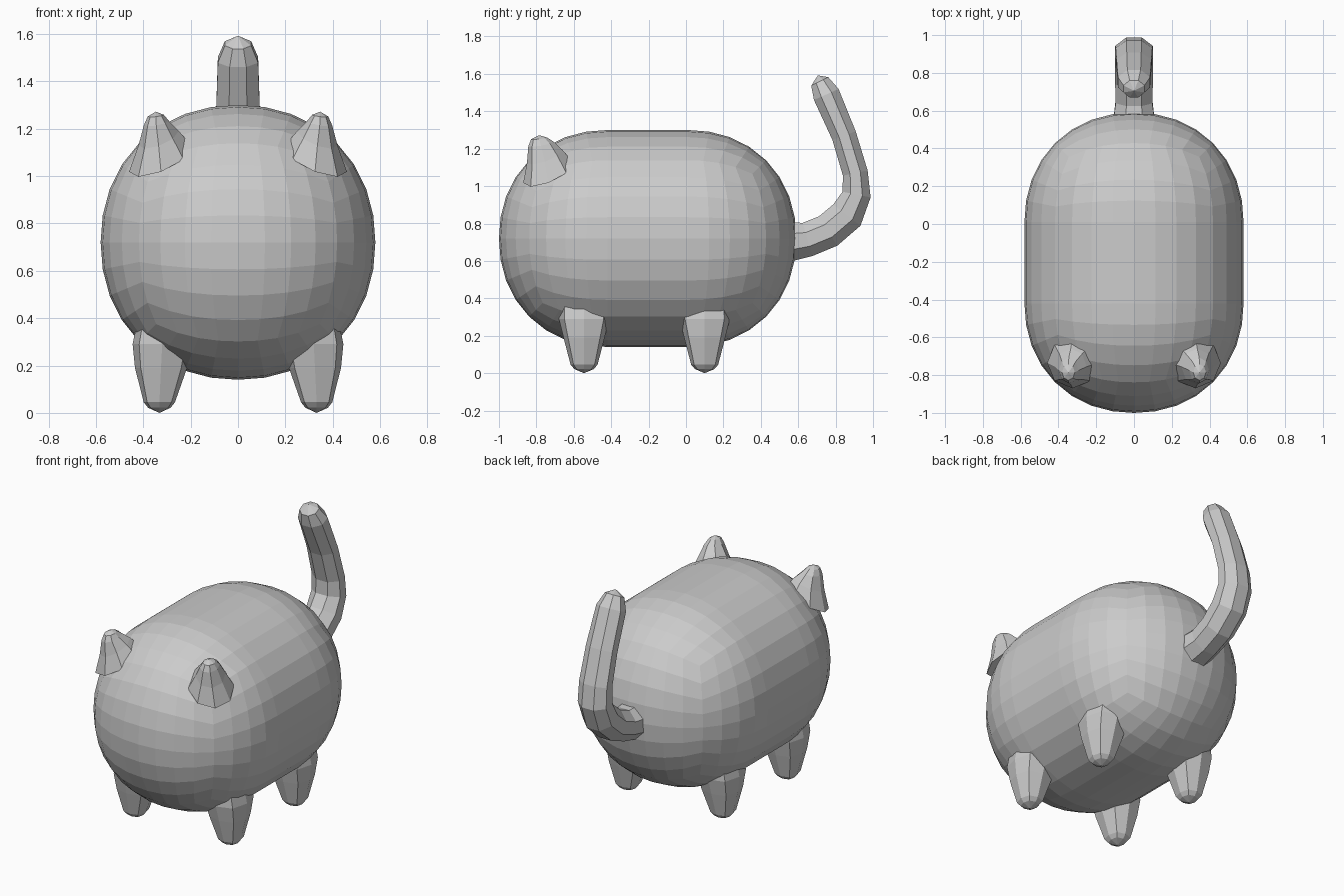
import bpy, bmesh, math
from mathutils import Vector

if "Cube" in bpy.data.objects:
    bpy.data.objects.remove(bpy.data.objects["Cube"])

grey = bpy.data.materials.new("plain_grey")
grey.diffuse_color = (0.6, 0.6, 0.6, 1)
grey.use_nodes = True
grey.node_tree.nodes["Principled BSDF"].inputs["Base Color"].default_value = grey.diffuse_color


def finish(bm, name):
    bmesh.ops.recalc_face_normals(bm, faces=bm.faces)
    mesh = bpy.data.meshes.new(name)
    bm.to_mesh(mesh)
    bm.free()
    mesh.materials.append(grey)
    obj = bpy.data.objects.new(name, mesh)
    bpy.context.collection.objects.link(obj)
    return obj


def loft(name, rings, tip=None, base=None):
    """Skin a list of equal rings, closing the ends to a point or a flat cap."""
    bm = bmesh.new()
    loops = [[bm.verts.new(p) for p in ring] for ring in rings]
    n = len(loops[0])
    for a, b in zip(loops, loops[1:]):
        for i in range(n):
            bm.faces.new((a[i], a[(i + 1) % n], b[(i + 1) % n], b[i]))
    for loop, point in ((loops[0], base), (loops[-1], tip)):
        if point is None:
            bm.faces.new(loop)
        else:
            v = bm.verts.new(point)
            for i in range(n):
                bm.faces.new((loop[i], loop[(i + 1) % n], v))
    return finish(bm, name)


# Body: rounded cube whose two halves are pulled apart along y
R, HALF, N = 0.58, 0.215, 8
bm = bmesh.new()
bmesh.ops.create_cube(bm, size=2)
bmesh.ops.subdivide_edges(bm, edges=bm.edges[:], cuts=N - 1, use_grid_fill=True)
for v in bm.verts:
    d = Vector([math.tan(c * math.pi / 4) for c in v.co])
    d /= sum(abs(c) ** 2.12 for c in d) ** (1 / 2.12)
    v.co = d * R
front = [f for f in bm.faces if f.calc_center_median().y < 0]
seam = [e for e in bm.edges if all(abs(v.co.y) < 1e-4 for v in e.verts)]
bmesh.ops.split_edges(bm, edges=seam)
front_verts = {v for f in front for v in f.verts}
for v in bm.verts:
    v.co.y += -HALF if v in front_verts else HALF
edges = [e for e in bm.edges if e.is_boundary]
bridge = bmesh.ops.bridge_loops(bm, edges=edges)
long_edges = [e for e in bridge["edges"]
              if abs(e.verts[0].co.y - e.verts[1].co.y) > HALF]
bmesh.ops.subdivide_edges(bm, edges=long_edges, cuts=3, use_grid_fill=True)
for v in bm.verts:
    v.co += Vector((0, -0.205, 0.72))
finish(bm, "body")

# Legs: eight-sided stubs tapering to blunt feet
def leg(name, sx, y):
    rings = []
    for z, hx, hy, cx in ((0.46, 0.10, 0.13, 0.31), (0.29, 0.125, 0.135, 0.32),
                          (0.19, 0.11, 0.11, 0.325), (0.045, 0.066, 0.072, 0.332),
                          (0.022, 0.048, 0.052, 0.332)):
        ring = []
        for i in range(8):
            a = i * math.pi / 4
            k = 1.0 if i % 2 == 0 else 1.1
            ring.append((sx * (cx + hx * k * math.cos(a)), y + hy * k * math.sin(a), z))
        rings.append(ring)
    loft(name, rings, tip=(sx * 0.332, y, 0.0))


# Ears: small pinched peaks blending into the head
def ear(name, sx):
    rings = []
    for cx, cy, cz, hx, hy, tilt in ((0.325, -0.735, 1.07, 0.135, 0.135, 0.55),
                                     (0.335, -0.755, 1.16, 0.085, 0.095, 0.5),
                                     (0.345, -0.775, 1.225, 0.052, 0.068, 0.25),
                                     (0.347, -0.785, 1.255, 0.034, 0.043, 0.15)):
        ring = []
        for i in range(8):
            a = i * math.pi / 4
            dx, dy = hx * math.cos(a), hy * math.sin(a)
            ring.append((sx * (cx + dx), cy + dy, cz + tilt * (dy - dx) * 0.7))
        rings.append(ring)
    loft(name, rings, tip=(sx * 0.347, -0.785, 1.272))


for side, sx in (("left", -1), ("right", 1)):
    leg("front_leg_" + side, sx, -0.545)
    leg("back_leg_" + side, sx, 0.1)
    ear("ear_" + side, sx)

# Tail: swept octagon curling back and then up; y, z, half width, half depth
path = [(0.50, 0.70, 0.14, 0.14), (0.575, 0.705, 0.115, 0.11),
        (0.65, 0.715, 0.105, 0.10), (0.76, 0.76, 0.108, 0.10),
        (0.86, 0.845, 0.11, 0.10), (0.912, 0.955, 0.108, 0.083),
        (0.905, 1.07, 0.105, 0.073), (0.845, 1.27, 0.10, 0.072),
        (0.75, 1.49, 0.092, 0.078), (0.715, 1.56, 0.06, 0.055)]
rings = []
for k, (y, z, hw, hd) in enumerate(path):
    p, q = path[max(k - 1, 0)], path[min(k + 1, len(path) - 1)]
    t = Vector((0, q[0] - p[0], q[1] - p[1])).normalized()
    nrm = Vector((0, -t.z, t.y))
    rings.append([Vector((hw * math.cos(a), y, z)) + nrm * hd * math.sin(a)
                  for a in ((i + 0.5) * math.pi / 4 for i in range(8))])
loft("tail", rings, tip=(0, 0.705, 1.592))
